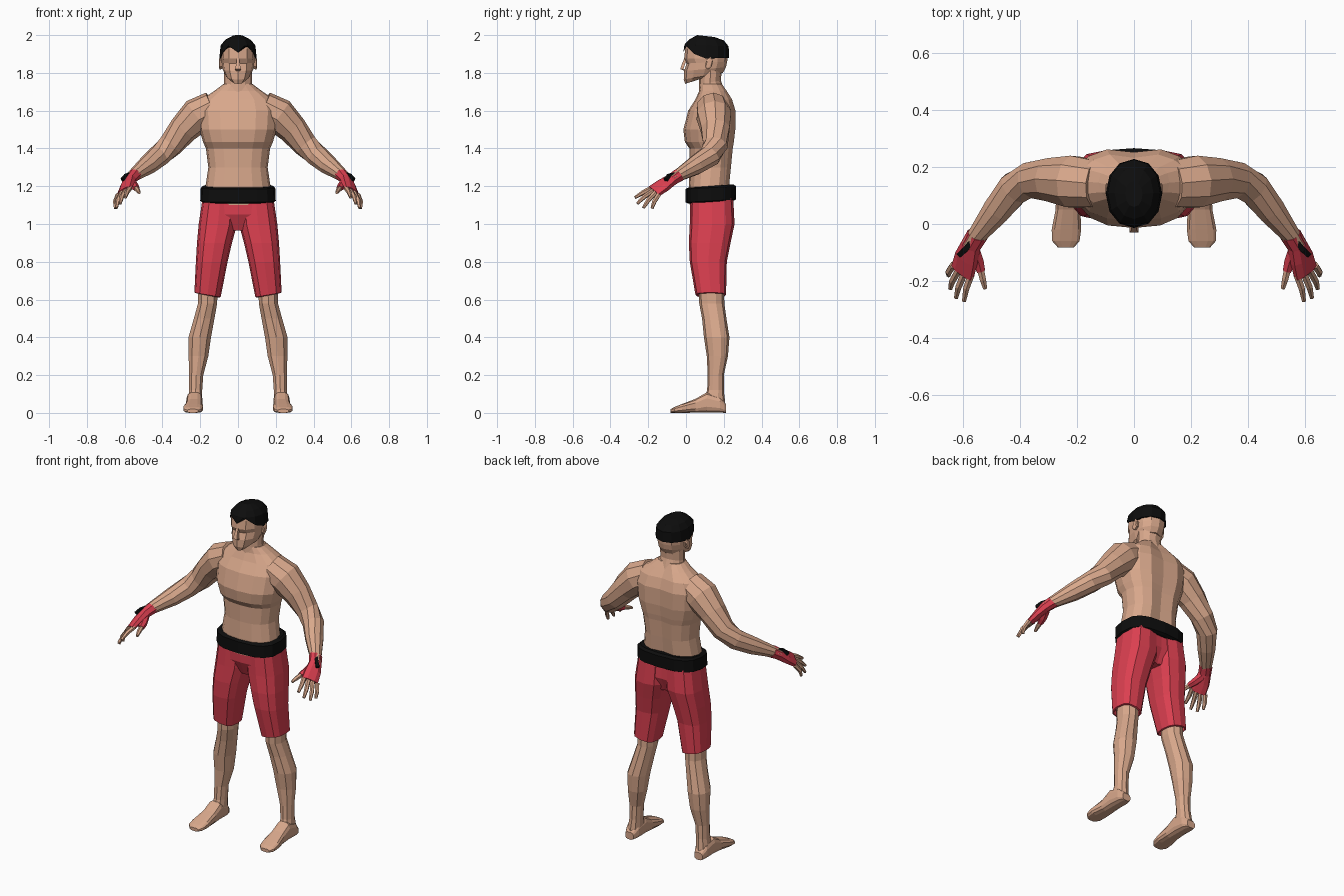
import bpy, bmesh, math
from mathutils import Vector as V


def material(name, color):
    m = bpy.data.materials.new(name)
    m.diffuse_color = (*color, 1)
    return m


SKIN = material("skin", (0.69, 0.39, 0.26))
RED = material("red_cloth", (0.71, 0.05, 0.08))
BLACK = material("black", (0.004, 0.004, 0.004))


def spow(c, p):
    return math.copysign(abs(c) ** (2 / p), c)


def hring(zf, zb, hw, yf, yb, xc=0, n=16, p=2.4, dent=0, tilt=0):
    """Level cross-section; zf/zb are front and back heights, first point at the front."""
    pts = []
    for i in range(n):
        a = -math.pi / 2 + 2 * math.pi * i / n
        c, s = spow(math.cos(a), p), spow(math.sin(a), p)
        pts.append(V((xc + hw * c, (yf + yb) / 2 + (yb - yf) / 2 * s,
                      zf + (zb - zf) * (s + 1) / 2 + tilt * c)))
    pts[n // 2].y -= dent
    return pts


def oval(c, u, v, n=8, p=2):
    return [V(c) + V(u) * spow(math.cos(2 * math.pi * (i + .5) / n), p)
            + V(v) * spow(math.sin(2 * math.pi * (i + .5) / n), p) for i in range(n)]


def loft(name, rings, mat, mirror=False):
    bm = bmesh.new()
    vs = [[bm.verts.new(q) for q in r] for r in rings]
    n = len(rings[0])
    for a, b in zip(vs, vs[1:]):
        for i in range(n):
            j = (i + 1) % n
            bm.faces.new((a[i], a[j], b[j], b[i]))
    bm.faces.new(vs[0])
    bm.faces.new(vs[-1])
    bmesh.ops.recalc_face_normals(bm, faces=bm.faces)
    me = bpy.data.meshes.new(name)
    bm.to_mesh(me)
    bm.free()
    me.materials.append(mat)
    ob = bpy.data.objects.new(name, me)
    bpy.context.collection.objects.link(ob)
    if mirror:
        ob.modifiers.new("mirror", "MIRROR").use_mirror_merge = False
    return ob


def tube(name, pts, radii, mat, n=8, mirror=True):
    pts = [V(q) for q in pts]
    rings = []
    for i, q in enumerate(pts):
        t = (pts[min(i + 1, len(pts) - 1)] - pts[max(i - 1, 0)]).normalized()
        u = t.cross(V((0, 0, 1))).normalized()
        rings.append(oval(q, u * radii[i], t.cross(u) * radii[i], n))
    return loft(name, rings, mat, mirror)


# Torso with chest step and spine groove
loft("torso", [hring(z, z, w, f, b, dent=.018) for z, w, f, b in (
    (1.10, .165, .02, .23), (1.20, .172, .015, .235), (1.30, .157, .02, .245),
    (1.40, .17, .018, .255), (1.435, .185, -.006, .262), (1.50, .205, -.014, .27),
    (1.60, .212, .012, .27), (1.66, .19, .05, .25), (1.705, .125, .07, .22),
    (1.74, .078, .075, .195))], SKIN)
loft("neck", [hring(zf, zb, w, f, b, n=12, p=2) for zf, zb, w, f, b in (
    (1.66, 1.70, .085, .065, .205), (1.74, 1.76, .073, .07, .185),
    (1.80, 1.83, .073, .07, .19))], SKIN)

# Head
loft("head", [hring(zf, zb, w, f, b, n=12, p=2.2) for zf, zb, w, f, b in (
    (1.742, 1.785, .036, -.004, .13), (1.765, 1.80, .064, -.012, .195),
    (1.81, 1.83, .082, -.010, .212), (1.85, 1.86, .087, .003, .218),
    (1.875, 1.88, .09, -.010, .22), (1.93, 1.93, .088, -.004, .218),
    (1.97, 1.97, .06, .03, .18))], SKIN)
loft("nose", [oval((0, y, z), (w, 0, 0), (0, .012, 0), 4, 2) for y, z, w in (
    (.002, 1.81, .016), (-.022, 1.82, .022), (-.014, 1.845, .014), (.0, 1.878, .01))], SKIN)
loft("ear", [oval((x, .122, 1.85), (0, r, 0), (0, .006, r * 1.6), 6) for x, r in (
    (.078, .016), (.096, .021), (.1, .015))], SKIN, True)

# Hair cap with a pointed hairline
hem = hring(1.9, 1.9, .099, -.014, .228, n=12, p=2.1)
for i, z in enumerate((1.908, 1.943, 1.90, 1.875, 1.88, 1.88, 1.88)):
    hem[i].z = z
    hem[-i].z = z
loft("hair", [hem] + [hring(z, z2, w, f, b, n=12, p=2.1) for z, z2, w, f, b in (
    (1.95, 1.94, .092, -.008, .226), (1.978, 1.972, .068, .018, .20),
    (2.0, 1.99, .03, .06, .15))], BLACK)

# Belt
loft("belt", [hring(zf, zb, w, f, b, p=2.8) for zf, zb, w, f, b in (
    (1.108, 1.122, .188, .012, .25), (1.115, 1.13, .2, -.002, .264),
    (1.185, 1.20, .197, -.002, .266), (1.192, 1.21, .185, .012, .25))], BLACK)

# Shorts
loft("shorts_seat", [hring(z, z, w, f, b, p=2.8, dent=.012) for z, w, f, b in (
    (1.15, .18, .02, .245), (1.05, .175, .022, .25), (.965, .04, .06, .21))], RED)
loft("shorts_leg", [hring(z, z, (o - i) / 2, f, b, (o + i) / 2, 12, 2.7, tilt=t)
                    for z, i, o, f, b, t in (
    (1.14, 0, .187, .022, .25, 0), (1.0, .004, .208, .02, .257, 0),
    (.9, .032, .217, .015, .236, 0), (.8, .055, .223, .02, .216, 0),
    (.625, .092, .231, .05, .212, .012), (.622, .10, .223, .058, .204, .012),
    (.65, .102, .221, .06, .202, .012))], RED, True)

# Legs
loft("leg", [hring(z, z, (o - i) / 2, f, b, (o + i) / 2, 10, 2.2)
             for z, i, o, f, b in (
    (.68, .105, .212, .065, .20), (.58, .108, .214, .07, .203),
    (.50, .122, .236, .085, .214), (.40, .14, .265, .095, .23),
    (.30, .155, .264, .11, .222), (.20, .182, .26, .115, .2),
    (.12, .188, .26, .112, .2), (.05, .19, .27, .09, .208))], SKIN, True)
loft("foot", [oval(((i + o) / 2, y, h / 2), ((o - i) / 2, 0, 0), (0, 0, h / 2), 12, 3)
              for y, i, o, h in (
    (.213, .205, .26, .045), (.18, .19, .272, .085), (.11, .188, .274, .11),
    (.05, .187, .276, .075), (-.02, .184, .29, .048), (-.06, .19, .288, .032),
    (-.082, .21, .268, .02))], SKIN, True)

# Arms
tube("arm", [(.13, .14, 1.62), (.215, .148, 1.575), (.29, .155, 1.5), (.36, .155, 1.415),
             (.42, .125, 1.36), (.48, .05, 1.31), (.555, -.045, 1.255), (.575, -.075, 1.235)],
     [.085, .095, .079, .066, .06, .052, .033, .03], SKIN, 10)

# Gloves: flattened loft from wrist to knuckles
across = V((.065, .05, -.04)).normalized()
back = V((.68, -.3, .7)).normalized()
loft("glove", [oval(c, across * w, back * t, 8, 2.3) for c, w, t in (
    ((.548, -.036, 1.26), .037, .036), ((.572, -.075, 1.235), .036, .031),
    ((.588, -.12, 1.205), .047, .025), ((.602, -.17, 1.172), .05, .018))], RED, True)
tube("glove_thumb", [(.565, -.085, 1.222), (.547, -.13, 1.198), (.537, -.165, 1.187)],
     [.025, .022, .017], RED, 6)
tube("glove_strap", [(.572, -.064, 1.264), (.592, -.09, 1.256), (.612, -.108, 1.233)],
     [.013, .013, .013], BLACK, 4)

# Fingers
tips = {"thumb": ((.538, -.16, 1.188), (.53, -.195, 1.178), (.522, -.226, 1.165)),
        "index_finger": ((.572, -.18, 1.19), (.588, -.225, 1.168), (.596, -.27, 1.14)),
        "middle_finger": ((.594, -.17, 1.178), (.615, -.22, 1.145), (.624, -.258, 1.108)),
        "ring_finger": ((.614, -.16, 1.168), (.637, -.20, 1.125), (.644, -.226, 1.085)),
        "little_finger": ((.634, -.145, 1.155), (.65, -.168, 1.118), (.65, -.18, 1.082))}
for name, (a, b, c) in tips.items():
    tube(name, (a, b, c), [.014, .0125, .008], SKIN, 6)
